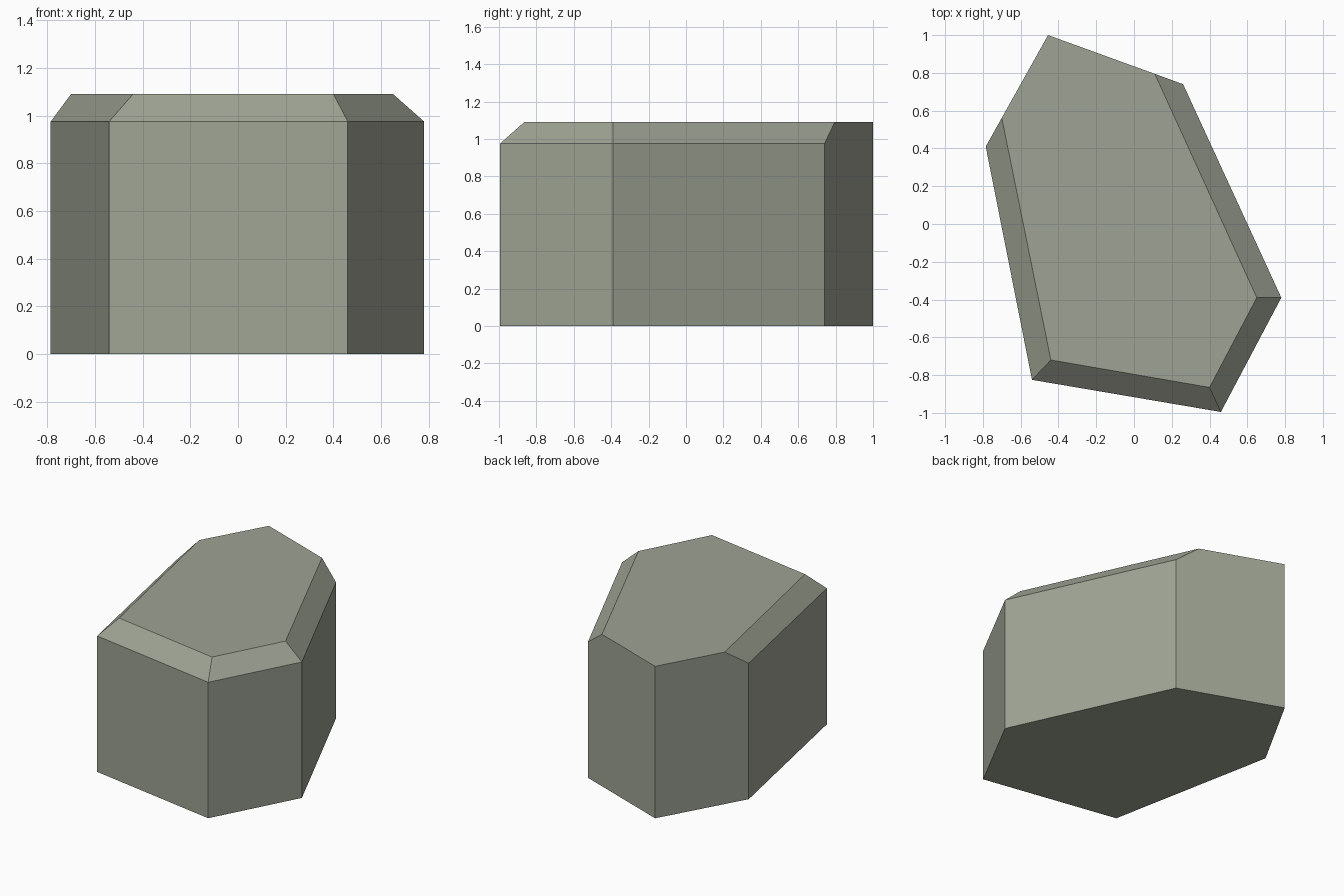
import bpy, bmesh

if "Cube" in bpy.data.objects:
    bpy.data.objects.remove(bpy.data.objects["Cube"])

WALL_H, TOP_H = 0.975, 1.09

# Outline of the block, and the smaller outline left on top by the chamfers
outline = [(-0.455, 1.0), (-0.785, 0.41), (-0.54, -0.825),
           (0.46, -0.995), (0.78, -0.39), (0.26, 0.74)]
top_outline = [(-0.455, 1.0), (-0.70, 0.562), (-0.44, -0.72),
               (0.40, -0.865), (0.65, -0.39), (0.11, 0.795)]

bm = bmesh.new()
base = [bm.verts.new((x, y, 0)) for x, y in outline]
top = [bm.verts.new((x, y, TOP_H)) for x, y in top_outline]
# The back corner is unchamfered, so its wall runs straight to the top
rim = [top[0]] + [bm.verts.new((x, y, WALL_H)) for x, y in outline[1:]]

# Top and bottom
bm.faces.new(top)
bm.faces.new(base[::-1])

# Walls; the two touching the back corner also take in the chamfer ends
for i in range(6):
    j = (i + 1) % 6
    if i == 0:
        bm.faces.new((base[0], base[1], rim[1], top[1], top[0]))
    elif j == 0:
        bm.faces.new((base[5], base[0], top[0], top[5], rim[5]))
    else:
        bm.faces.new((base[i], base[j], rim[j], rim[i]))
        bm.faces.new((rim[i], rim[j], top[j], top[i]))  # chamfer

bmesh.ops.recalc_face_normals(bm, faces=bm.faces)
mesh = bpy.data.meshes.new("stone_block")
bm.to_mesh(mesh)
bm.free()

# Single grey-green stone colour
mat = bpy.data.materials.new("grey_green_stone")
mat.diffuse_color = (0.345, 0.37, 0.297, 1)
mat.use_nodes = True
mat.node_tree.nodes["Principled BSDF"].inputs["Base Color"].default_value = mat.diffuse_color
mesh.materials.append(mat)

block = bpy.data.objects.new("stone_block", mesh)
bpy.context.collection.objects.link(block)
